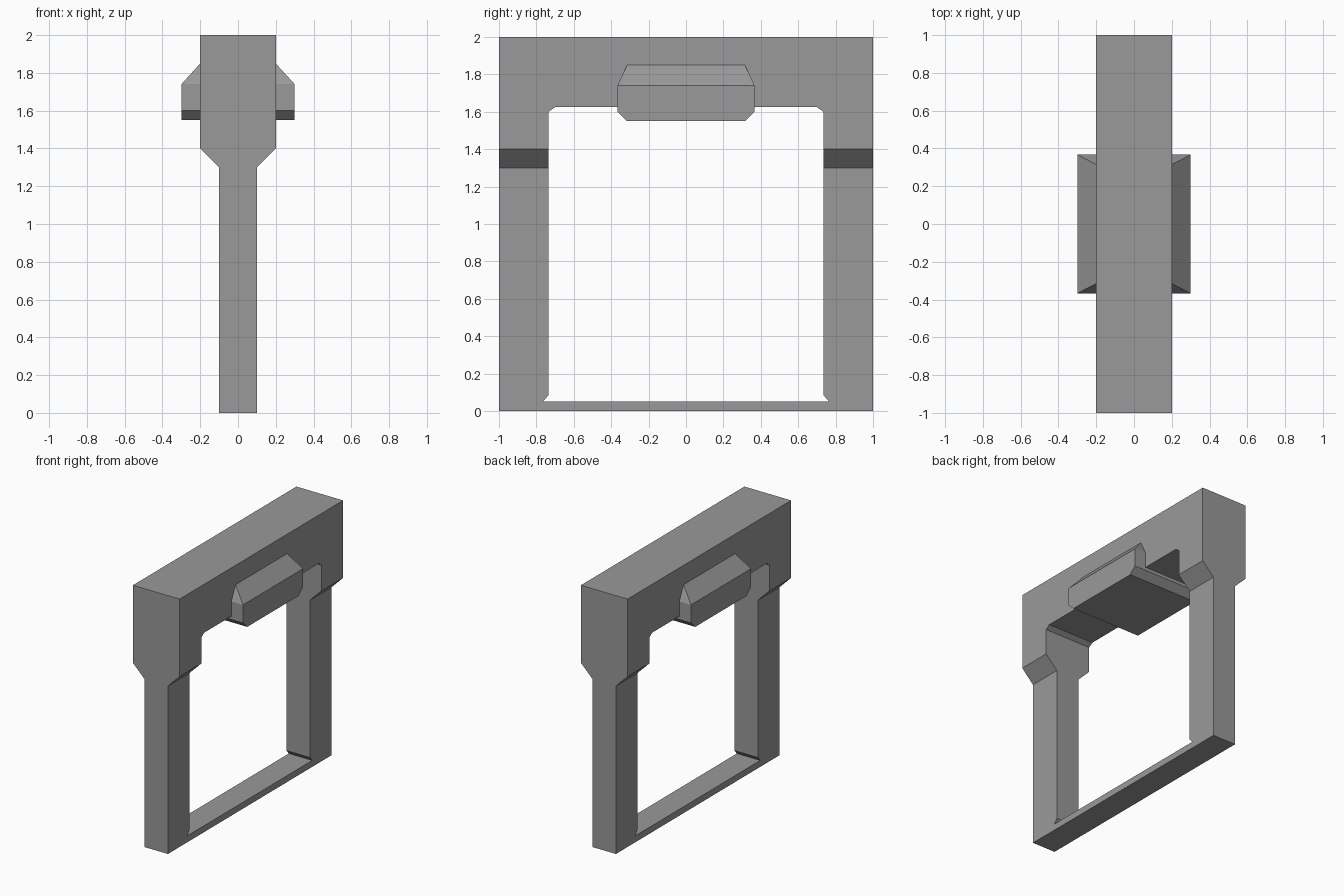
import bpy, bmesh

if "Cube" in bpy.data.objects:
    bpy.data.objects.remove(bpy.data.objects["Cube"])

stone = bpy.data.materials.new("grey stone")
stone.diffuse_color = (0.32, 0.32, 0.32, 1)
stone.use_nodes = True
stone.node_tree.nodes["Principled BSDF"].inputs["Base Color"].default_value = stone.diffuse_color


def add_object(name, bm):
    bmesh.ops.recalc_face_normals(bm, faces=bm.faces[:])
    mesh = bpy.data.meshes.new(name)
    bm.to_mesh(mesh)
    bm.free()
    mesh.materials.append(stone)
    obj = bpy.data.objects.new(name, mesh)
    bpy.context.collection.objects.link(obj)
    return obj


def prism(name, points, move):
    """Closed outline of 3D points, extruded along a vector."""
    bm = bmesh.new()
    face = bm.faces.new([bm.verts.new(p) for p in points])
    new = bmesh.ops.extrude_face_region(bm, geom=[face])["geom"]
    verts = [g for g in new if isinstance(g, bmesh.types.BMVert)]
    bmesh.ops.translate(bm, vec=move, verts=verts)
    # the extrude may drop or keep the base face; make sure both ends are closed
    bmesh.ops.holes_fill(bm, edges=[e for e in bm.edges if e.is_boundary], sides=0)
    return add_object(name, bm)


def mirrored(half):
    """Outline symmetric about the z axis from its right half, bottom to top."""
    return half + [(-a, z) for a, z in reversed(half)]


# Door frame: thin posts that widen into a heavy lintel
front = mirrored([(0.1, 0), (0.1, 1.3), (0.2, 1.4), (0.2, 2)])
frame = prism("door_frame", [(x, -1, z) for x, z in front], (0, 2, 0))

# Opening with small chamfers in the corners
hole = mirrored([(0.765, 0.05), (0.735, 0.085), (0.735, 1.6), (0.7, 1.625)])
cutter = prism("opening_cutter", [(-0.5, y, z) for y, z in hole], (1, 0, 0))
cutter.hide_render = True
cut = frame.modifiers.new("opening", "BOOLEAN")
cut.operation = "DIFFERENCE"
cut.solver = "EXACT"
cut.object = cutter
bpy.context.view_layer.objects.active = frame
bpy.ops.object.modifier_apply(modifier=cut.name)
bpy.data.objects.remove(cutter)

# Keystone: chamfered block through the middle of the lintel
bm = bmesh.new()
for x, y, z in [(0.3, 0.315, 1.55), (0.3, 0.367, 1.6),
                (0.3, 0.367, 1.74), (0.2, 0.315, 1.85)]:
    for sx in (-1, 1):
        for sy in (-1, 1):
            bm.verts.new((sx * x, sy * y, z))
bmesh.ops.convex_hull(bm, input=bm.verts[:])
bmesh.ops.dissolve_limit(bm, angle_limit=0.01, verts=bm.verts[:], edges=bm.edges[:])
add_object("keystone", bm)
